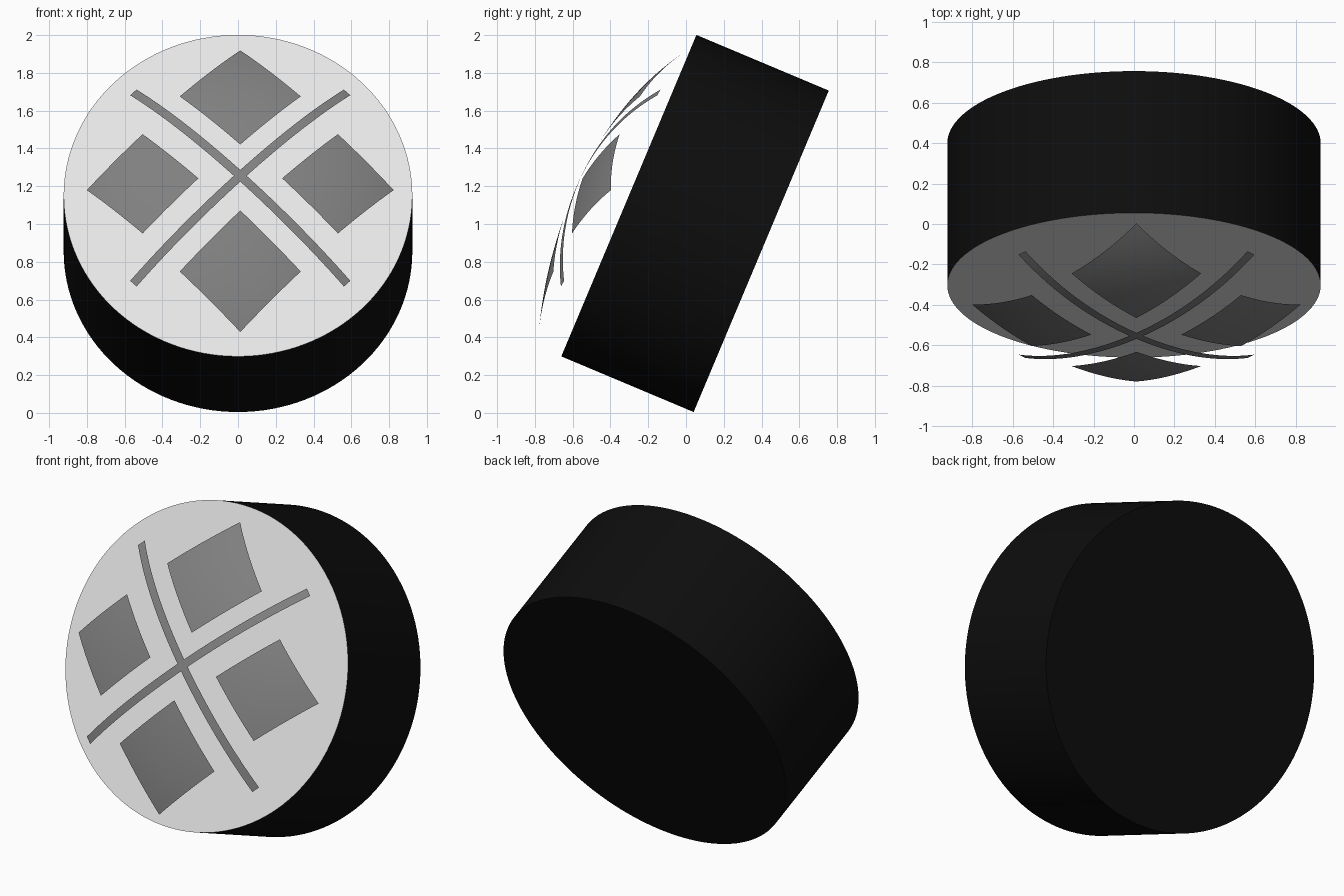
import bpy, bmesh, math
from mathutils import Matrix, Vector

if "Cube" in bpy.data.objects:
    bpy.data.objects.remove(bpy.data.objects["Cube"])

# Local frame: x right, y up along the tilted face, z out of the face
TILT = math.radians(67.2)
FRAME = Matrix.Translation((0, -0.3025, 1.15)) @ Matrix.Rotation(TILT, 4, 'X')
RADIUS, DEPTH, SHIFT = 0.923, 0.76, 0.012


def material(name, value):
    m = bpy.data.materials.new(name)
    m.diffuse_color = (value, value, value, 1)
    m.use_nodes = True
    m.node_tree.nodes["Principled BSDF"].inputs["Base Color"].default_value = m.diffuse_color
    return m


black = material("black", 0.004)
white = material("pale_grey", 0.8)
grey = material("mid_grey", 0.216)


def finish(name, bm, mats):
    me = bpy.data.meshes.new(name)
    bm.transform(FRAME)
    bm.to_mesh(me)
    bm.free()
    for m in mats:
        me.materials.append(m)
    ob = bpy.data.objects.new(name, me)
    bpy.context.collection.objects.link(ob)
    bpy.ops.object.select_all(action='DESELECT')
    ob.select_set(True)
    bpy.context.view_layer.objects.active = ob
    bpy.ops.object.shade_smooth_by_angle(angle=math.radians(35))
    return ob


def dome(u, v):
    """Height of the slightly tilted dome above the face."""
    r2 = u * u + v * v
    return 0.272 - 0.23 * r2 - 0.05 * r2 * r2 - 0.05 * v - 0.06 * v ** 3


def patch(name, corners, nu, nv):
    """Four-cornered sheet laid over the dome, corners anticlockwise."""
    a, b, c, d = [Vector(p) for p in corners]
    bm = bmesh.new()
    rows = []
    for j in range(nv + 1):
        row = []
        for i in range(nu + 1):
            p = a.lerp(b, i / nu).lerp(d.lerp(c, i / nu), j / nv)
            row.append(bm.verts.new((p.x + SHIFT, p.y, dome(p.x, p.y))))
        rows.append(row)
    for j in range(nv):
        for i in range(nu):
            bm.faces.new((rows[j][i], rows[j][i + 1],
                          rows[j + 1][i + 1], rows[j + 1][i]))
    return finish(name, bm, [grey])


# Drum: black body with a pale front face
bm = bmesh.new()
bmesh.ops.create_cone(bm, cap_ends=True, segments=128, radius1=RADIUS,
                      radius2=RADIUS, depth=DEPTH,
                      matrix=Matrix.Translation((0, 0, -DEPTH / 2)))
for f in bm.faces:
    f.material_index = 1 if f.normal.z > 0.9 else 0
finish("drum", bm, [black, white])

# Diamond panels floating on the dome: centre u, centre v, half width, half height
for name, cu, cv, w, h in (("top_diamond", 0, 0.507, 0.32, 0.32),
                           ("bottom_diamond", 0, -0.525, 0.32, 0.325),
                           ("left_diamond", -0.517, -0.01, 0.295, 0.291),
                           ("right_diamond", 0.517, -0.01, 0.295, 0.291)):
    patch(name, [(cu, cv - h), (cu + w, cv), (cu, cv + h), (cu - w, cv)], 14, 14)

# Crossed strips running diagonally between the panels
HALF_LENGTH, HALF_WIDTH = 0.8, 0.024
for name, angle in (("rising_strip", 45), ("falling_strip", -45)):
    along = Vector((math.cos(math.radians(angle)), math.sin(math.radians(angle))))
    across = Vector((-along.y, along.x)) * HALF_WIDTH
    along *= HALF_LENGTH
    patch(name, [-along - across, along - across,
                 along + across, -along + across], 32, 2)
